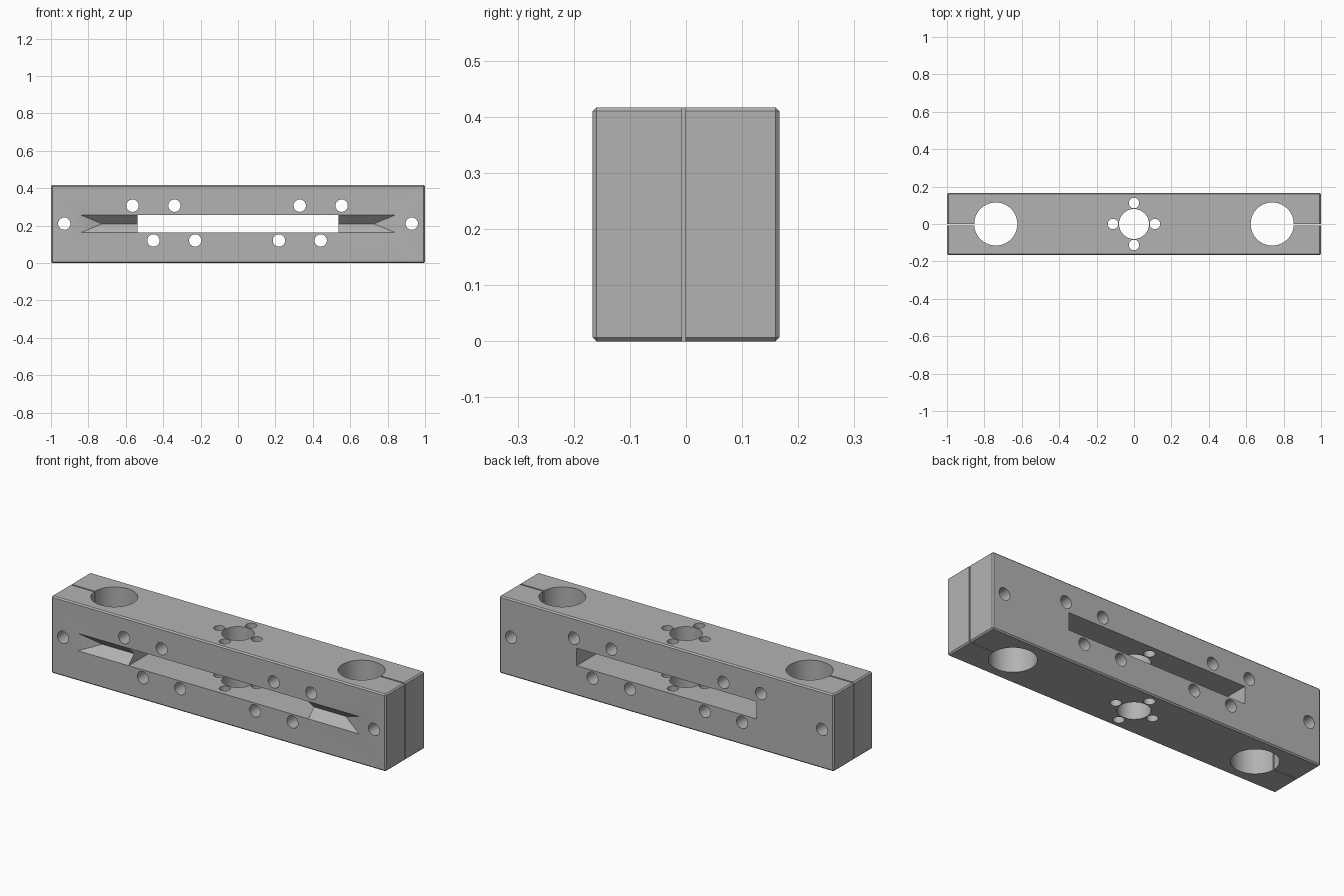
import bpy, bmesh, math
from mathutils import Matrix, Vector

if "Cube" in bpy.data.objects:
    bpy.data.objects.remove(bpy.data.objects["Cube"])

L, D, H = 2.0, 0.333, 0.417
MID = 0.21          # height of the slot centre line

steel = bpy.data.materials.new("plain grey")
steel.diffuse_color = (0.45, 0.45, 0.45, 1)
steel.use_nodes = True
steel.node_tree.nodes["Principled BSDF"].inputs["Base Color"].default_value = steel.diffuse_color


def add_object(name, bm):
    bmesh.ops.recalc_face_normals(bm, faces=bm.faces)
    mesh = bpy.data.meshes.new(name)
    bm.to_mesh(mesh)
    bm.free()
    mesh.materials.append(steel)
    obj = bpy.data.objects.new(name, mesh)
    bpy.context.collection.objects.link(obj)
    return obj


def box(name, size, center):
    bm = bmesh.new()
    bmesh.ops.create_cube(bm, size=1)
    bmesh.ops.transform(bm, matrix=Matrix.Translation(center) @ Matrix.Diagonal((*size, 1)), verts=bm.verts)
    return add_object(name, bm)


def cylinder(name, radius, center, axis, sides):
    bm = bmesh.new()
    bmesh.ops.create_cone(bm, cap_ends=True, segments=sides, radius1=radius, radius2=radius, depth=1)
    turn = Matrix.Rotation(math.pi / 2, 4, 'X') if axis == 'Y' else Matrix.Identity(4)
    bmesh.ops.transform(bm, matrix=Matrix.Translation(center) @ turn, verts=bm.verts)
    return add_object(name, bm)


# Block with small chamfers on every edge
body = box("clamp_block", (L, D, H), (0, 0, H / 2))
bpy.context.view_layer.objects.active = body
body.select_set(True)
bevel = body.modifiers.new("chamfer", 'BEVEL')
bevel.width, bevel.segments = 0.007, 1
bpy.ops.object.modifier_apply(modifier="chamfer")

cutters = []

# Rectangular slot through the middle
cutters.append(box("slot_cutter", (1.074, 1, 0.094), (0, 0, MID)))

# V grooves on the front, running out from the slot with sloped ends
front, deep, half = -D / 2, 0.047, 0.047
bm = bmesh.new()
k = 1.2             # extend the taper a little in front of the face
for s in (-1, 1):
    y0 = front - deep * (k - 1)
    end, ridge, inner = 0.727 + 0.113 * k, 0.727, 0.5
    pts = [(inner, y0, MID + half * k), (inner, y0, MID - half * k), (inner, front + deep, MID),
           (end, y0, MID + half * k), (end, y0, MID - half * k), (ridge, front + deep, MID)]
    v = [bm.verts.new((s * x, y, z)) for x, y, z in pts]
    for f in ((0, 1, 2), (3, 4, 5), (0, 1, 4, 3), (1, 2, 5, 4), (2, 0, 3, 5)):
        bm.faces.new([v[i] for i in f])
# keep the groove inner ends inside the slot opening
for vert in bm.verts:
    if abs(vert.co.x) < 0.6:
        vert.co.x = math.copysign(0.537, vert.co.x)
cutters.append(add_object("groove_cutter", bm))

# Shaft bores and clamping slits at both ends
for s in (-1, 1):
    cutters.append(cylinder("bore_cutter", 0.115, (s * 0.739, 0, H / 2), 'Z', 64))
    cutters.append(box("slit_cutter", (0.36, 0.007, 1), (s * 0.87, -0.004, H / 2)))

# Central bore with four holes around it
cutters.append(cylinder("centre_cutter", 0.08, (0, 0, H / 2), 'Z', 48))
for x, y in ((1, 0), (-1, 0), (0, 1), (0, -1)):
    cutters.append(cylinder("ring_cutter", 0.028, (x * 0.112, y * 0.112, H / 2), 'Z', 32))

# Bolt holes from front to back
holes = [(s * x - 0.005, z) for s in (-1, 1) for x, z in ((0.559, 0.307), (0.335, 0.307), (0.447, 0.121), (0.224, 0.121))]
holes += [(-0.929, 0.211), (0.929, 0.211)]
for x, z in holes:
    cutters.append(cylinder("bolt_cutter", 0.033, (x, 0, z), 'Y', 32))

# Cut everything, then drop the cutters
for c in cutters:
    mod = body.modifiers.new("cut", 'BOOLEAN')
    mod.operation, mod.solver, mod.object = 'DIFFERENCE', 'EXACT', c
    bpy.ops.object.modifier_apply(modifier="cut")
    bpy.data.objects.remove(c)

bpy.ops.object.shade_smooth_by_angle(angle=math.radians(30))
